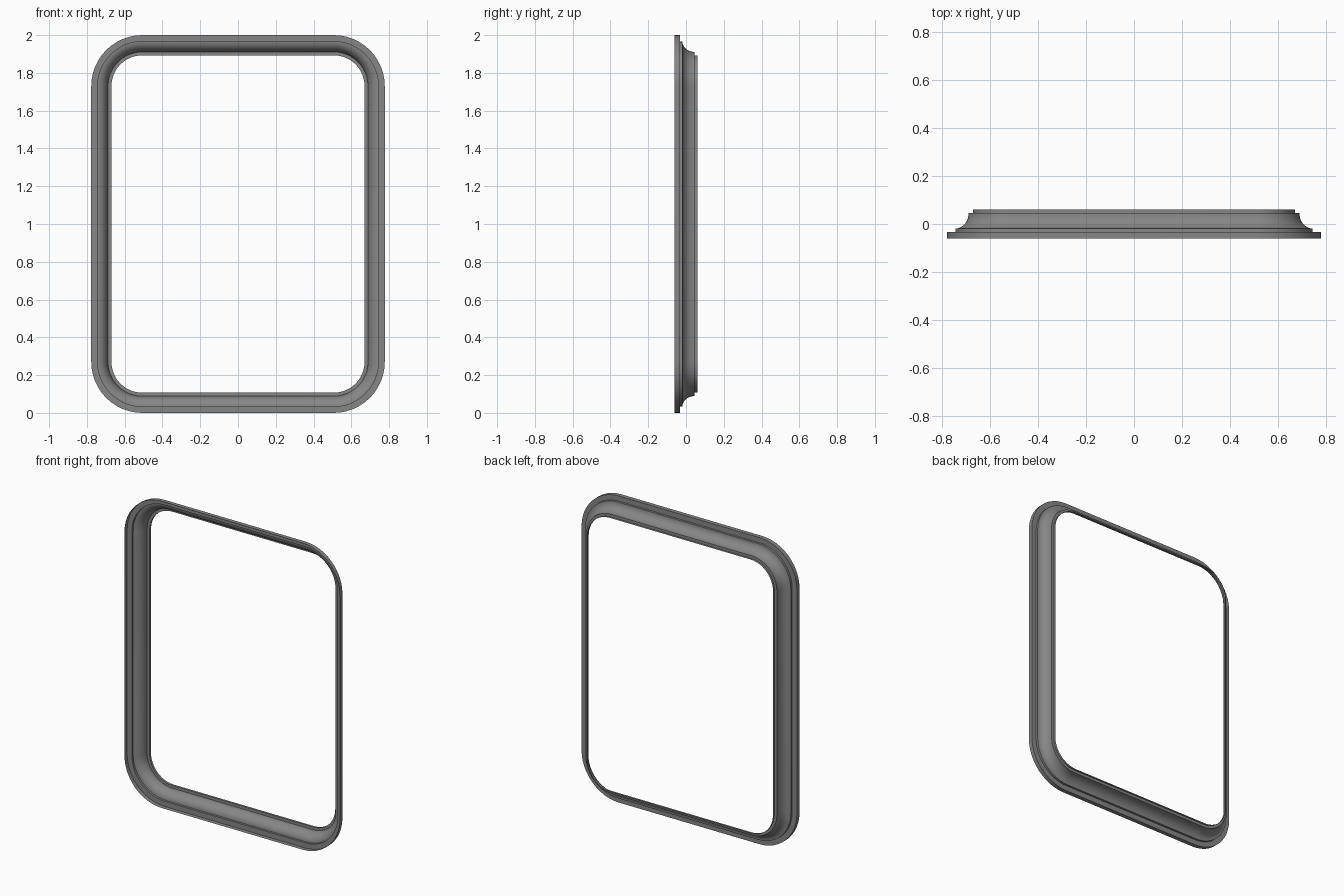
import bpy, bmesh
from math import sin, cos, pi

if "Cube" in bpy.data.objects:
    bpy.data.objects.remove(bpy.data.objects["Cube"])

HALF_W, HEIGHT, RADIUS = 0.777, 2.0, 0.27
CORNER_SEGS, COVE_SEGS = 12, 10

# moulding cross-section: (inset from outer edge, depth y), open thin shell
profile = [(0, -0.0605), (0, -0.033), (0.034, -0.033), (0.034, -0.019)]
for i in range(1, COVE_SEGS + 1):                      # concave cove
    a = pi / 2 * i / COVE_SEGS
    profile.append((0.034 + 0.055 * sin(a), 0.046 - 0.065 * cos(a)))
profile += [(0.107, 0.046), (0.107, 0.0605)]


def ring(inset):
    """Rounded rectangle in the xz plane, inset about fixed corner centres."""
    r = RADIUS - inset
    cx, cz = HALF_W - RADIUS, HEIGHT / 2 - RADIUS
    pts = []
    for k, (sx, sz) in enumerate([(1, 1), (-1, 1), (-1, -1), (1, -1)]):
        for i in range(CORNER_SEGS + 1):
            a = pi / 2 * (k + i / CORNER_SEGS)
            pts.append((sx * cx + r * cos(a), HEIGHT / 2 + sz * cz + r * sin(a)))
    return pts


# sweep the profile round the frame
bm = bmesh.new()
rings = [[bm.verts.new((x, y, z)) for x, z in ring(d)] for d, y in profile]
for a, b in zip(rings, rings[1:]):
    n = len(a)
    for i in range(n):
        j = (i + 1) % n
        bm.faces.new((a[i], b[i], b[j], a[j]))
# outward side faces away from the opening
bm.normal_update()
if sum(f.normal.x * f.calc_center_median().x for f in bm.faces) < 0:
    bmesh.ops.reverse_faces(bm, faces=bm.faces[:])
mesh = bpy.data.meshes.new("moulded_frame")
bm.to_mesh(mesh)
bm.free()
frame = bpy.data.objects.new("moulded_frame", mesh)
bpy.context.collection.objects.link(frame)
bpy.context.view_layer.objects.active = frame
frame.select_set(True)
bpy.ops.object.shade_smooth_by_angle(angle=pi / 6)

# dark grey finish
mat = bpy.data.materials.new("dark_grey")
mat.diffuse_color = (0.24, 0.24, 0.24, 1)
mat.use_nodes = True
mat.node_tree.nodes["Principled BSDF"].inputs["Base Color"].default_value = mat.diffuse_color
mesh.materials.append(mat)
